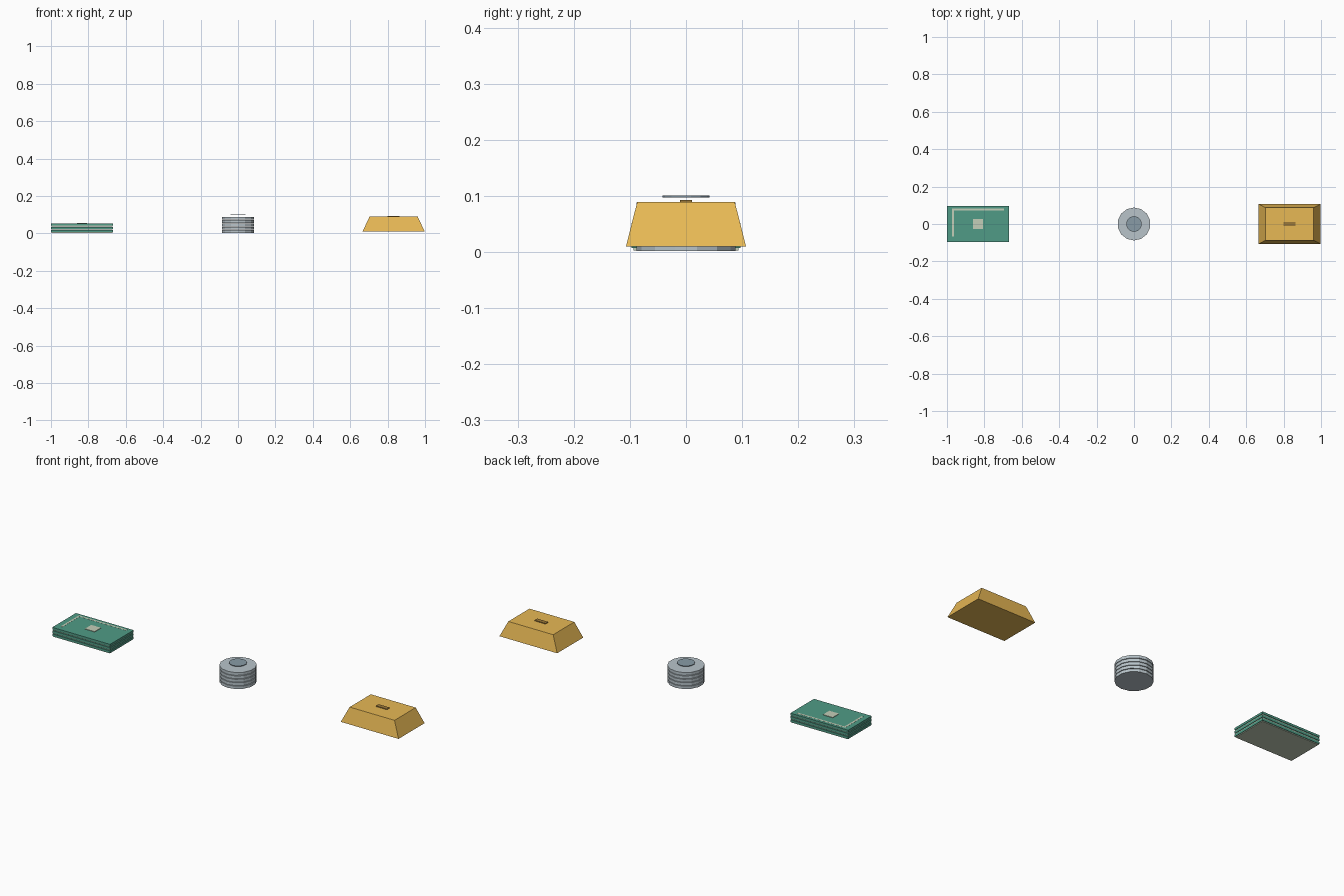
import bpy, math

if "Cube" in bpy.data.objects:
    bpy.data.objects.remove(bpy.data.objects["Cube"])

def material(name, rgb):
    m = bpy.data.materials.new(name)
    m.diffuse_color = (*rgb, 1)
    m.use_nodes = True
    m.node_tree.nodes["Principled BSDF"].inputs["Base Color"].default_value = m.diffuse_color
    return m

green = material("note_green", (0.08, 0.33, 0.24))
pale = material("note_pale", (0.55, 0.62, 0.48))
silver = material("silver", (0.48, 0.55, 0.59))
steel = material("steel", (0.25, 0.33, 0.38))
gold = material("gold", (0.80, 0.48, 0.09))
bronze = material("bronze", (0.33, 0.19, 0.04))

def make(name, verts, faces, mat):
    me = bpy.data.meshes.new(name)
    me.from_pydata(verts, [], faces)
    me.materials.append(mat)
    ob = bpy.data.objects.new(name, me)
    bpy.context.collection.objects.link(ob)
    return ob

def frustum(name, x, y, z0, z1, bottom, top, mat):
    v = [(x + sx * w, y + sy * d, z)
         for z, (w, d) in ((z0, bottom), (z1, top))
         for sx, sy in ((-1, -1), (1, -1), (1, 1), (-1, 1))]
    f = [(3, 2, 1, 0), (4, 5, 6, 7)] + [(i, (i+1) % 4, (i+1) % 4 + 4, i + 4) for i in range(4)]
    return make(name, v, f, mat)

def box(name, x, y, z0, z1, hx, hy, mat):
    return frustum(name, x, y, z0, z1, (hx, hy), (hx, hy), mat)

def disc(name, r, z0, z1, mat, n=14):
    ring = [(r * math.sin(2 * math.pi * i / n), r * math.cos(2 * math.pi * i / n)) for i in range(n)]
    v = [(a, b, z) for z in (z0, z1) for a, b in ring]
    f = [tuple(range(n)), tuple(range(2*n-1, n-1, -1))]
    f += [(i, i + n, (i+1) % n + n, (i+1) % n) for i in range(n)]
    return make(name, v, f, mat)

# banknote stack: green sheets with pale edges between
bx = -0.834
for i in range(3):
    z = 0.003 + i * 0.017
    box(f"note_edge_{i}", bx, 0, z, z + 0.004, 0.163, 0.094, pale)
    box(f"note_{i}", bx, 0, z + 0.004, z + 0.015, 0.166, 0.097, green)

# printed border and centre panel on the top note
box("note_border_back", bx, 0.078, 0.050, 0.0525, 0.139, 0.005, pale)
box("note_border_left", -0.968, 0.006, 0.050, 0.0525, 0.005, 0.073, pale)
box("note_panel", bx, 0, 0.050, 0.0545, 0.028, 0.026, pale)

# coin stack with a raised centre disc
for i in range(5):
    disc(f"coin_{i}", 0.088, 0.002 + i * 0.0178, 0.0168 + i * 0.0178, silver)
disc("coin_centre", 0.042, 0.0975, 0.1005, steel)

# tapered ingot and its stamp
frustum("ingot", 0.832, 0, 0.010, 0.089, (0.166, 0.107), (0.129, 0.087), gold)
box("ingot_stamp", 0.832, 0, 0.089, 0.0925, 0.032, 0.011, bronze)
